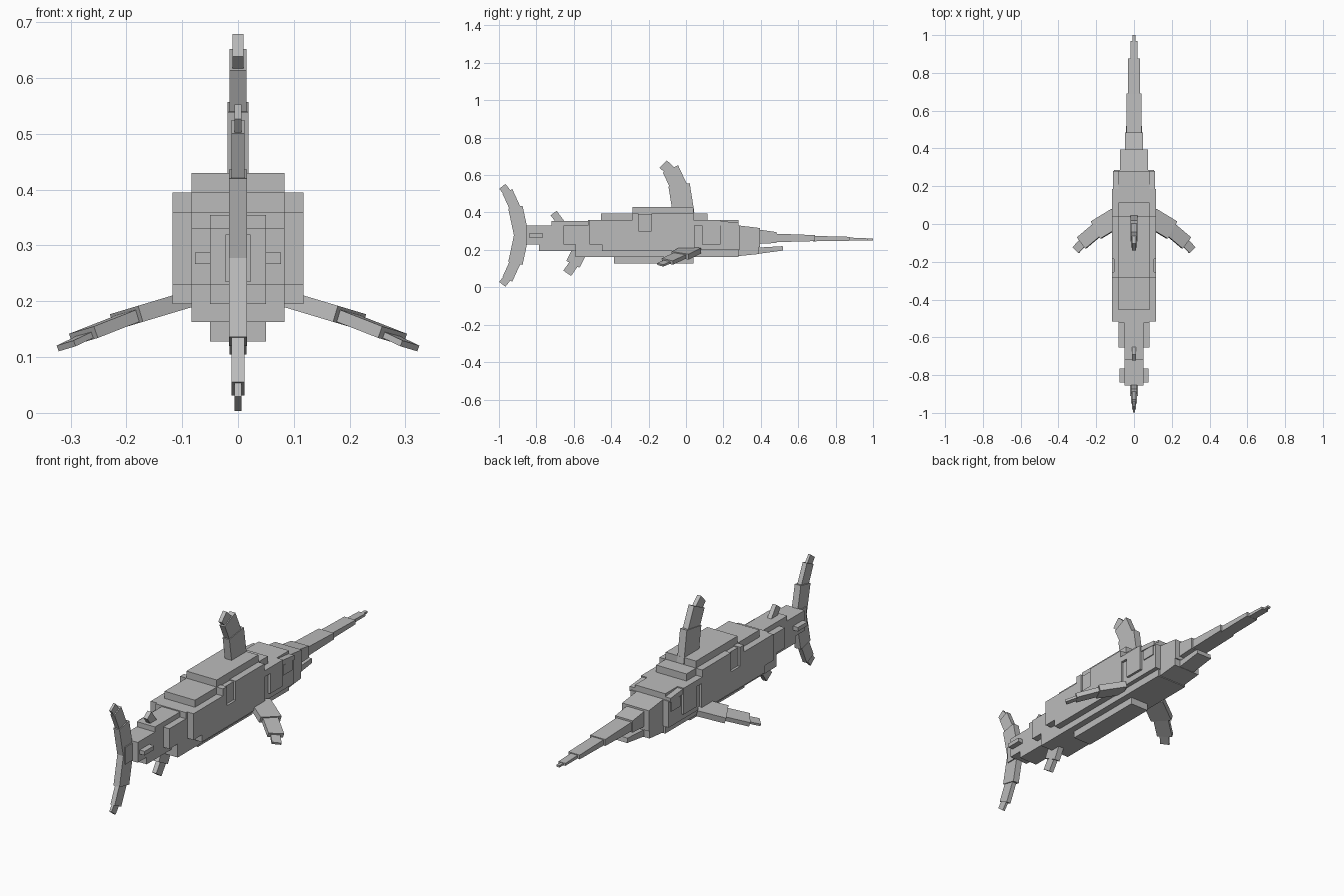
import bpy, bmesh
from mathutils import Vector

grey = bpy.data.materials.new("plain grey")
grey.diffuse_color = (0.5, 0.5, 0.5, 1)


def finish(name, bm):
    bmesh.ops.recalc_face_normals(bm, faces=bm.faces)
    mesh = bpy.data.meshes.new(name)
    bm.to_mesh(mesh)
    bm.free()
    mesh.materials.append(grey)
    obj = bpy.data.objects.new(name, mesh)
    bpy.context.collection.objects.link(obj)
    return obj


def slab(name, x0, x1, profile):
    """Side profile of (y, z) points extruded from x0 to x1."""
    bm = bmesh.new()
    face = bm.faces.new([bm.verts.new((x0, y, z)) for y, z in profile])
    ext = bmesh.ops.extrude_face_region(bm, geom=[face])
    moved = [v for v in ext["geom"] if isinstance(v, bmesh.types.BMVert)]
    bmesh.ops.translate(bm, verts=moved, vec=(x1 - x0, 0, 0))
    return finish(name, bm)


def block(name, hx, y0, y1, z0, z1):
    return slab(name, -hx, hx, [(y0, z0), (y1, z0), (y1, z1), (y0, z1)])


def fin(name, segments, normal):
    """Chain of boxes: (start, end, width, thickness); normal is the thin direction."""
    bm = bmesh.new()
    for p, q, width, thick in segments:
        p, q = Vector(p), Vector(q)
        along = (q - p).normalized()
        across = along.cross(Vector(normal)).normalized()
        thin = across.cross(along).normalized()
        corners = []
        for c in (p, q):
            for a, b in ((-1, -1), (1, -1), (1, 1), (-1, 1)):
                corners.append(bm.verts.new(c + across * a * width / 2 + thin * b * thick / 2))
        for f in ((0, 1, 2, 3), (4, 5, 6, 7), (0, 1, 5, 4), (1, 2, 6, 5), (2, 3, 7, 6), (3, 0, 4, 7)):
            bm.faces.new([corners[i] for i in f])
    return finish(name, bm)


# Stepped body layers, widest first; the notches are the side recess and gill slit
slab("body_wide_layer", -0.117, 0.117, [
    (-.515, .23), (-.45, .23), (-.45, .195), (.045, .195), (.045, .33), (.085, .33),
    (.085, .23), (.185, .23), (.185, .36), (.04, .36), (.04, .395), (-.185, .395),
    (-.185, .30), (-.255, .30), (-.255, .395), (-.285, .395), (-.285, .36), (-.515, .36)])
slab("body_core", -0.105, 0.105, [
    (-.5, .235), (-.44, .235), (-.44, .2), (.285, .2), (.285, .33), (.18, .33),
    (.18, .355), (.03, .355), (.03, .39), (-.28, .39), (-.28, .355), (-.5, .355)])
slab("body_middle_layer", -0.083, 0.083, [
    (-.655, .23), (-.59, .23), (-.59, .163), (.28, .163), (.28, .36), (.115, .36),
    (.115, .395), (.04, .395), (.04, .43), (-.285, .43), (-.285, .395), (-.455, .395),
    (-.455, .36), (-.525, .36), (-.525, .33), (-.655, .33)])
slab("body_narrow_layer", -0.05, 0.05, [
    (-.855, .23), (-.785, .23), (-.785, .195), (-.385, .195), (-.385, .128), (.04, .128),
    (.04, .18), (.1, .18), (.1, .355), (-.72, .355), (-.72, .33), (-.855, .33)])
block("tail_keel", 0.077, -.84, -.765, .267, .287)

# Head, jaw and eyes
slab("snout_rear", -0.073, 0.073, [(.27, .2), (.395, .215), (.395, .317), (.27, .332)])
slab("snout_front", -0.048, 0.048, [(.38, .232), (.485, .237), (.485, .295), (.38, .31)])
slab("jaw_rear", -0.073, 0.073, [(.27, .166), (.39, .178), (.39, .215), (.27, .205)])
slab("jaw_front", -0.042, 0.042, [(.38, .178), (.52, .197), (.517, .22), (.38, .212)])
for side, s in (("left", -1), ("right", 1)):
    slab("brow_" + side, s * 0.075, s * 0.112, [(.18, .33), (.28, .322), (.28, .345), (.18, .355)])
    slab("eye_" + side, s * 0.09, s * 0.11, [(.2, .275), (.27, .275), (.27, .325), (.2, .325)])

# Sword bill, narrowing in steps
slab("bill_base", -0.041, 0.041, [(.47, .241), (.69, .247), (.69, .279), (.47, .287)])
slab("bill_middle", -0.031, 0.031, [(.68, .246), (.875, .249), (.875, .27), (.68, .275)])
slab("bill_front", -0.019, 0.019, [(.87, .25), (.97, .25), (.97, .262), (.87, .266)])
block("bill_tip", 0.008, .96, 1.0, .25, .26)

# Dorsal, second dorsal and anal fins
X = (1, 0, 0)
fin("dorsal_fin", [
    ((0, -.012, .39), (0, -.037, .548), .115, .037),
    ((0, -.03, .52), (0, -.083, .633), .09, .03),
    ((0, -.075, .615), (0, -.122, .659), .055, .02)], X)
fin("second_dorsal_fin", [((0, -.665, .34), (0, -.708, .397), .04, .022)], X)
fin("anal_fin", [
    ((0, -.56, .21), (0, -.605, .123), .08, .03),
    ((0, -.59, .14), (0, -.635, .075), .05, .023)], X)

# Tail fin: root plus two mirrored lobes around z = 0.28
block("tail_root", 0.022, -.91, -.845, .235, .32)
for name, s in (("upper", 1), ("lower", -1)):
    z = 0.278
    fin("tail_lobe_" + name, [
        ((0, -.88, z), (0, -.912, z + s * .15), .078, .033),
        ((0, -.907, z + s * .13), (0, -.955, z + s * .235), .058, .023),
        ((0, -.945, z + s * .215), (0, -.982, z + s * .262), .042, .012)], X)

# Pectoral fins, swept back and down
for side, s in (("left", -1), ("right", 1)):
    fin("pectoral_fin_" + side, [
        ((s * .09, .035, .203), (s * .2, -.032, .17), .105, .03),
        ((s * .18, -.018, .176), (s * .277, -.1, .138), .075, .022),
        ((s * .262, -.088, .142), (s * .308, -.138, .12), .045, .011)], (s * .3, 0, 1))
